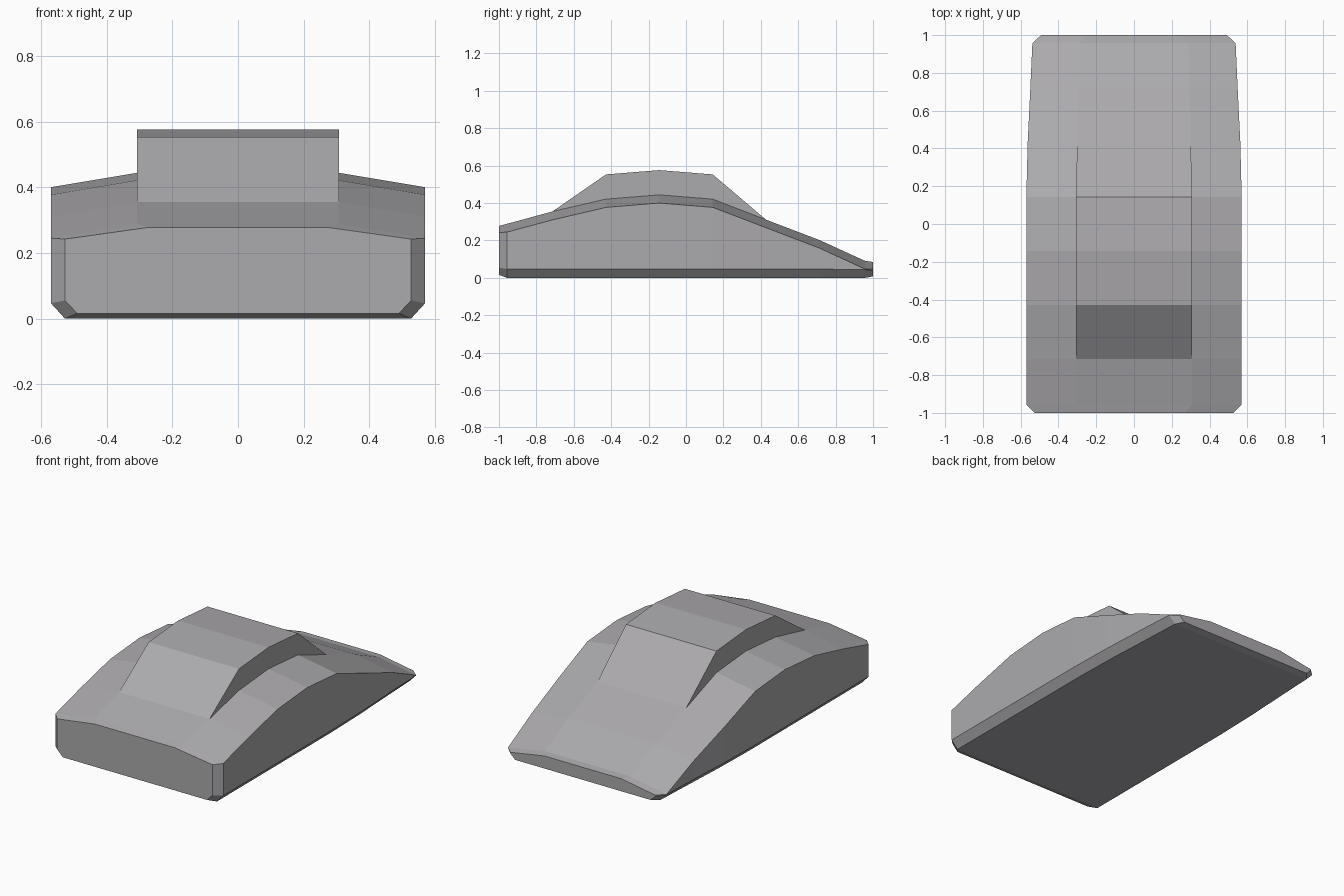
import bpy, bmesh

if "Cube" in bpy.data.objects:
    bpy.data.objects.remove(bpy.data.objects["Cube"])

# Stations along y: y, bottom half width, bottom z, side half width, lower side z,
# shoulder z, crown half width, crown z
STATIONS = [
    (-1.0, .49, .016, .527, .055, .242, .27, .278),
    (-.957, .527, 0, .57, .047, .245, .307, .289),
    (-.714, .527, 0, .57, .047, .31, .307, .355),
    (-.428, .527, 0, .57, .047, .377, .307, .421),
    (-.143, .527, 0, .57, .047, .4, .307, .444),
    (.143, .527, 0, .57, .047, .377, .307, .421),
    (.428, .52, 0, .563, .047, .268, .301, .311),
    (.714, .506, 0, .549, .047, .159, .295, .202),
    (.957, .495, 0, .538, .044, .047, .288, .091),
    (1.0, .46, .008, .492, .038, .046, .262, .085),
]
RAISE = .132

bm = bmesh.new()

# Low body: lofted cross-sections, capped at both ends
rings = []
for y, wb, zb, w, low, edge, wi, top in STATIONS:
    half = [(wb, zb), (w, low), (w, edge), (wi, top)]
    section = half + [(-x, z) for x, z in reversed(half)]
    rings.append([bm.verts.new((x, y, z)) for x, z in section])
crown = []
for i, (a, b) in enumerate(zip(rings, rings[1:])):
    for k in range(8):
        n = (k + 1) % 8
        f = bm.faces.new((a[k], a[n], b[n], b[k]))
        if k == 3 and 2 <= i <= 5:
            crown.append(f)
bm.faces.new(rings[0])
bm.faces.new(rings[-1])

# Raised centre: extrude the crown, lifting only its middle so the ends ramp
new = bmesh.ops.extrude_face_region(bm, geom=crown)["geom"]
old = [f for f in crown if f.is_valid]
if old:
    bmesh.ops.delete(bm, geom=old, context='FACES')
for v in new:
    if isinstance(v, bmesh.types.BMVert) and -.5 < v.co.y < .4:
        v.co.z += RAISE
bmesh.ops.remove_doubles(bm, verts=bm.verts[:], dist=.0005)
bmesh.ops.recalc_face_normals(bm, faces=bm.faces[:])

mesh = bpy.data.meshes.new("mouse_body")
bm.to_mesh(mesh)
bm.free()
bpy.context.collection.objects.link(bpy.data.objects.new("mouse_body", mesh))

# Dark grey plastic
plastic = bpy.data.materials.new("dark_plastic")
plastic.diffuse_color = (.41, .40, .415, 1)
plastic.use_nodes = True
plastic.node_tree.nodes["Principled BSDF"].inputs["Base Color"].default_value = plastic.diffuse_color
mesh.materials.append(plastic)
